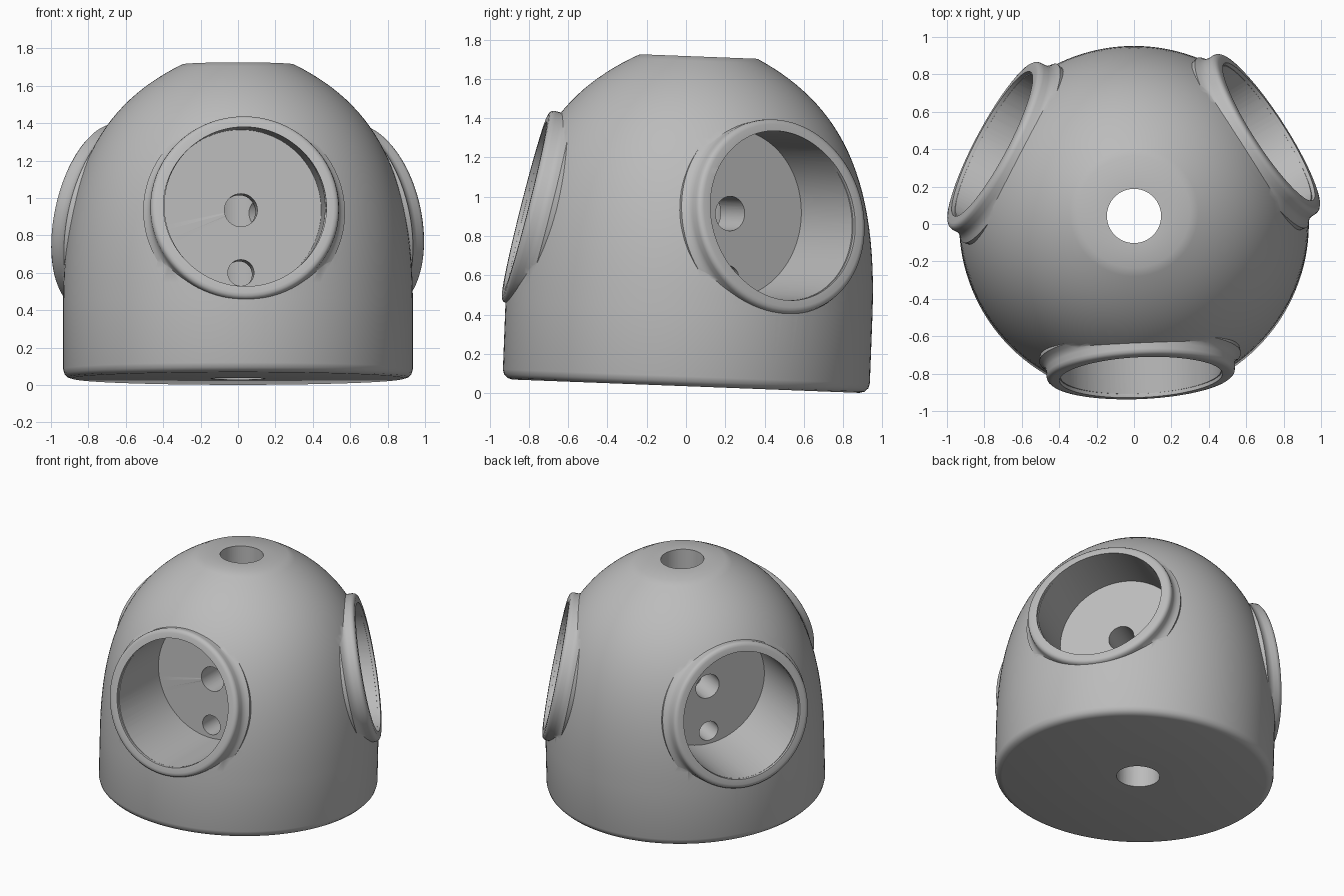
import bpy, bmesh
from math import radians, pi
from mathutils import Matrix, Vector
from mathutils.geometry import interpolate_bezier

if "Cube" in bpy.data.objects:
    bpy.data.objects.remove(bpy.data.objects["Cube"], do_unlink=True)

TILT, PITCH = radians(2.2), radians(12)
SOCKET_ANGLES = [radians(a) for a in (-87.5, 32.5, 152.5)]
SOCKET_R, SOCKET_H, FLOOR_R = 0.855, 0.887, 0.355
BODY = Matrix.Translation((0, 0, 0.035)) @ Matrix.Rotation(-TILT, 4, 'X')

grey = bpy.data.materials.new("plain_grey")
grey.use_nodes = True
colour = (0.5, 0.5, 0.5, 1)
grey.diffuse_color = colour
grey.node_tree.nodes["Principled BSDF"].inputs["Base Color"].default_value = colour


def revolve(name, profile, matrix, segments=96):
    """Solid of revolution about local z from (radius, height) points."""
    bm = bmesh.new()
    verts = [bm.verts.new((r, 0, h)) for r, h in profile]
    edges = [bm.edges.new(pair) for pair in zip(verts, verts[1:])]
    bmesh.ops.spin(bm, geom=verts + edges, cent=(0, 0, 0), axis=(0, 0, 1),
                   angle=2 * pi, steps=segments)
    bmesh.ops.remove_doubles(bm, verts=bm.verts, dist=1e-5)
    bmesh.ops.recalc_face_normals(bm, faces=bm.faces)
    mesh = bpy.data.meshes.new(name)
    bm.to_mesh(mesh)
    bm.free()
    mesh.materials.append(grey)
    obj = bpy.data.objects.new(name, mesh)
    obj.matrix_world = matrix
    bpy.context.collection.objects.link(obj)
    return obj


def rod(name, radius, length, matrix, segments=64):
    return revolve(name, [(0, 0), (radius, 0), (radius, length), (0, length)],
                   matrix, segments)


def outward(angle, distance, height, pitch=0):
    """Frame on the body whose z axis points out of the wall."""
    return (BODY @ Matrix.Rotation(angle, 4, 'Z')
            @ Matrix.Translation((distance, 0, height))
            @ Matrix.Rotation(pi / 2 - pitch, 4, 'Y'))


# Domed body: rounded foot, straight skirt, curved dome, flat crown
dome = interpolate_bezier(Vector((0.935, 0.4, 0)), Vector((0.935, 1.15, 0)),
                          Vector((0.70, 1.48, 0)), Vector((0.30, 1.68, 0)), 28)
profile = [(0, 0), (0.885, 0), (0.91, 0.007), (0.928, 0.025), (0.935, 0.05)]
profile += [(p.x, p.y) for p in dome] + [(0, 1.68)]
body = revolve("domed_body", profile, BODY, 128)

# Raised socket collars, rounded at the lip and flared into the wall
collar = [(0, 0), (0.475, 0), (0.49, -0.004), (0.501, -0.014), (0.505, -0.03),
          (0.505, -0.06), (0.51, -0.078), (0.522, -0.095), (0.54, -0.11),
          (0.50, -0.3), (0, -0.3)]
tools = []
for angle in SOCKET_ANGLES:
    tools.append((revolve("socket_collar", collar,
                          outward(angle, SOCKET_R, SOCKET_H, PITCH)), 'UNION'))

# Socket pockets, their rim steps and the two passages in each floor
for angle in SOCKET_ANGLES:
    cuts = [
        rod("pocket_cutter", 0.43, 0.8, outward(angle, FLOOR_R, SOCKET_H), 96),
        rod("rim_cutter", 0.436, 0.3,
            outward(angle, SOCKET_R, SOCKET_H, PITCH) @ Matrix.Translation((0, 0, -0.02)), 96),
        rod("middle_passage_cutter", 0.088, 0.45, outward(angle, 0, SOCKET_H)),
        rod("lower_passage_cutter", 0.07, 0.45, outward(angle, 0, SOCKET_H - 0.335)),
    ]
    tools += [(c, 'DIFFERENCE') for c in cuts]

# Bore from crown to base
tools.append((rod("bore_cutter", 0.145, 2.2, Matrix.Translation((0, 0.043, -0.2))),
              'DIFFERENCE'))

bpy.ops.object.select_all(action='DESELECT')
bpy.context.view_layer.objects.active = body
body.select_set(True)
for tool, operation in tools:
    tool.hide_render = True
    mod = body.modifiers.new(tool.name, 'BOOLEAN')
    mod.operation, mod.solver, mod.object = operation, 'EXACT', tool
    bpy.ops.object.modifier_apply(modifier=mod.name)
    bpy.data.objects.remove(tool, do_unlink=True)

bpy.ops.object.shade_smooth_by_angle(angle=radians(38))
